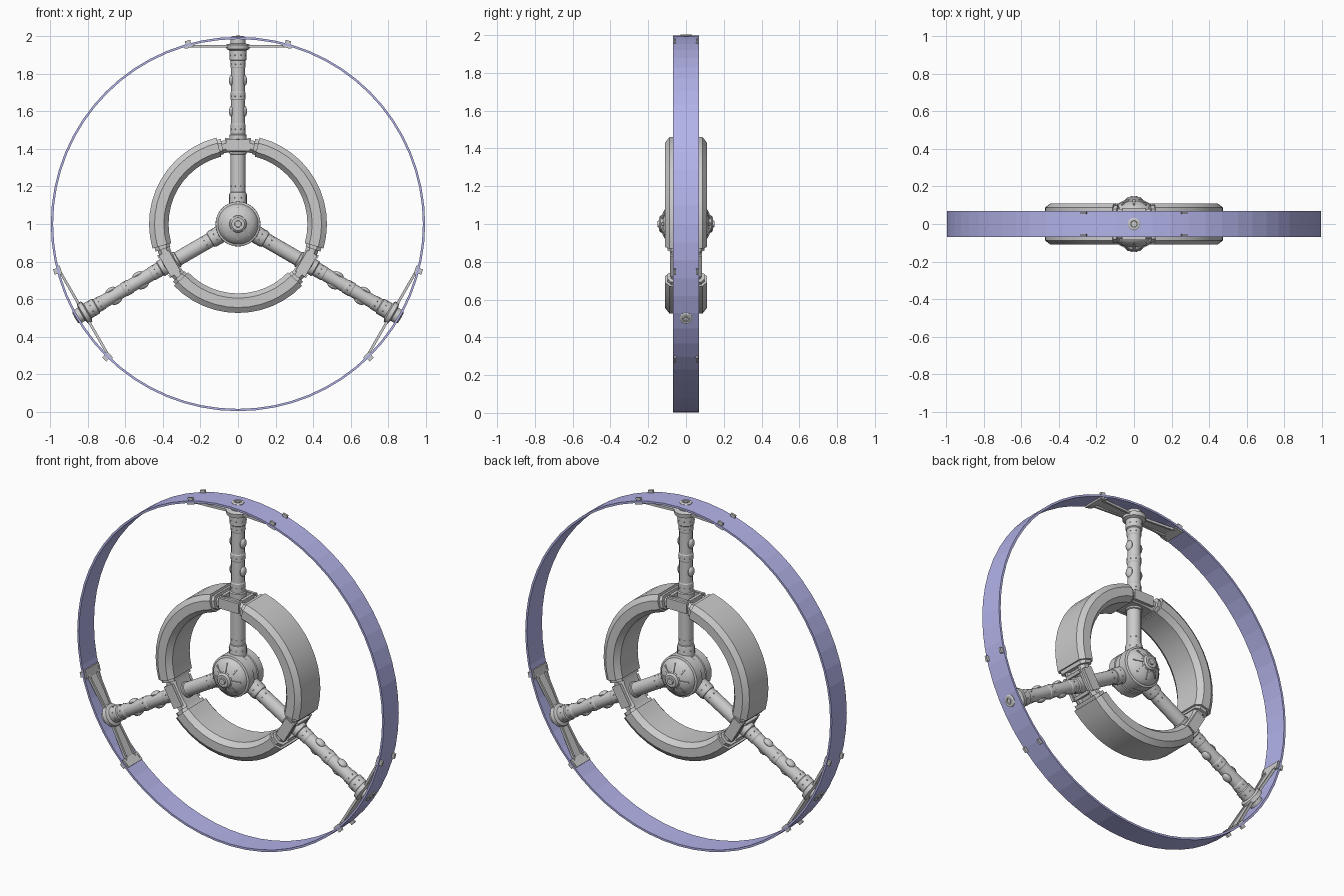
import bpy, bmesh
from math import radians, cos, sin, pi
from mathutils import Matrix, Vector

if "Cube" in bpy.data.objects:
    bpy.data.objects.remove(bpy.data.objects["Cube"])

CENTRE = Matrix.Translation((0, 0, 1))
TO_Z = Matrix.Rotation(radians(90), 4, 'X')      # lathe axis y -> z


def finish(bm, name, mat=CENTRE, smooth=True):
    bmesh.ops.remove_doubles(bm, verts=bm.verts, dist=1e-5)
    bmesh.ops.recalc_face_normals(bm, faces=bm.faces)
    me = bpy.data.meshes.new(name)
    bm.transform(mat)
    bm.to_mesh(me)
    bm.free()
    if smooth:
        me.shade_smooth()
        me.set_sharp_from_angle(angle=radians(30))
    ob = bpy.data.objects.new(name, me)
    bpy.context.collection.objects.link(ob)
    return ob


def sweep(bm, profile, n, a0=0, a1=360, closed=True, mat=Matrix()):
    """Turn an (r, y) profile about the y axis; cap the ends of partial arcs."""
    full = a1 - a0 >= 360
    rings = []
    for i in range(n if full else n + 1):
        a = radians(a0 + (a1 - a0) * i / n)
        rings.append([bm.verts.new(mat @ Vector((r * cos(a), y, r * sin(a)))) for r, y in profile])
    k = len(profile)
    for i in range(n):
        p, q = rings[i], rings[(i + 1) % len(rings)]
        for j in range(k if closed else k - 1):
            bm.faces.new((p[j], p[(j + 1) % k], q[(j + 1) % k], q[j]))
    if not full:
        bm.faces.new(rings[0])
        bm.faces.new(rings[-1])


def mirrored(half):
    """Close a +y half section by mirroring it in y."""
    return half + [(r, -y) for r, y in reversed(half)]


def box(bm, size, pos, rot=Matrix()):
    m = Matrix.Translation(pos) @ rot @ Matrix.Diagonal((*size, 1))
    bmesh.ops.create_cube(bm, size=1, matrix=m)


# outer rim band
bm = bmesh.new()
sweep(bm, mirrored([(0.997, 0.069), (0.985, 0.069)]), 64)
rim = finish(bm, "outer_rim", smooth=False)
blue = bpy.data.materials.new("rim_blue")
blue.diffuse_color = (0.45, 0.45, 0.82, 1)
blue.use_nodes = True
blue.node_tree.nodes["Principled BSDF"].inputs["Base Color"].default_value = blue.diffuse_color
rim.data.materials.append(blue)

# inner ring with a recessed outer channel
bm = bmesh.new()
sweep(bm, mirrored([(0.43, 0.04), (0.452, 0.045), (0.452, 0.06), (0.435, 0.08),
                    (0.405, 0.08), (0.385, 0.06)]), 48)
finish(bm, "inner_ring")

# three armoured shells with slimmer lips at their ends
for i in range(3):
    mid = 30 + 120 * i
    bm = bmesh.new()
    sweep(bm, mirrored([(0.474, 0.088), (0.445, 0.11), (0.395, 0.11), (0.37, 0.08)]),
          12, mid - 46, mid + 46)
    finish(bm, f"ring_shell_{i + 1}")
    bm = bmesh.new()
    sweep(bm, mirrored([(0.463, 0.08), (0.44, 0.098), (0.4, 0.098), (0.38, 0.075)]),
          12, mid - 48.5, mid + 48.5)
    finish(bm, f"shell_lip_{i + 1}")

# hub body
bm = bmesh.new()
half = [(0, 0.15), (0.017, 0.15), (0.019, 0.143), (0.034, 0.143), (0.044, 0.134), (0.046, 0.122),
        (0.07, 0.113), (0.09, 0.099), (0.106, 0.08), (0.108, 0.072), (0.119, 0.068), (0.12, 0.02),
        (0.115, 0.017)]
sweep(bm, mirrored(half), 32, closed=False)
finish(bm, "hub")

# eight tapered ribs on each hub face
bm = bmesh.new()
for side in (1, -1):
    for i in range(8):
        rot = Matrix.Rotation(i * pi / 4, 4, 'Y')
        tri = [(0.04, 0.009), (0.09, 0.003), (0.09, -0.003), (0.04, -0.009)]
        low = [bm.verts.new(rot @ Vector((r, side * 0.09, z))) for r, z in tri]
        top = [bm.verts.new(rot @ Vector((r, side * (0.133 if r < 0.06 else 0.106), z)))
               for r, z in tri]
        bm.faces.new(low)
        bm.faces.new(top)
        for j in range(4):
            bm.faces.new((low[j], low[(j + 1) % 4], top[(j + 1) % 4], top[j]))
finish(bm, "hub_ribs", smooth=False)

# spokes: everything is modelled upright and turned into place
TUBE = [(0, 0.05), (0.047, 0.05), (0.047, 0.155), (0.043, 0.168), (0.039, 0.17), (0.039, 0.37),
        (0.045, 0.373), (0.045, 0.475), (0.039, 0.48), (0.039, 0.53), (0.036, 0.535), (0.036, 0.66),
        (0.039, 0.665), (0.039, 0.70), (0.036, 0.705), (0.036, 0.83), (0.039, 0.835), (0.039, 0.87),
        (0.045, 0.875), (0.045, 0.925), (0.062, 0.932), (0.065, 0.955), (0.04, 0.962), (0.04, 0.985),
        (0, 0.985)]
for i in range(3):
    turn = CENTRE @ Matrix.Rotation(radians(120 * i), 4, 'Y')
    bm = bmesh.new()
    sweep(bm, [(r, -z) for r, z in TUBE], 20, closed=False, mat=TO_Z.inverted())
    finish(bm, f"spoke_{i + 1}", turn)

    # domed bumps on both sides of the tube
    bm = bmesh.new()
    for s in (1, -1):
        for z in (0.6, 0.765):
            m = Matrix.Translation((s * 0.033, 0, z)) @ Matrix.Diagonal((0.016, 0.024, 0.03, 1))
            bmesh.ops.create_uvsphere(bm, u_segments=14, v_segments=8, radius=1, matrix=m)
    finish(bm, f"spoke_bumps_{i + 1}", turn)

    # small rivets around the collars
    bm = bmesh.new()
    for z, r in ((0.14, 0.047), (0.2, 0.039), (0.505, 0.039), (0.68, 0.039), (0.85, 0.039), (0.9, 0.045)):
        for k in range(8):
            a = (k + 0.5) * pi / 4
            m = Matrix.Translation((r * cos(a), r * sin(a), z))
            bmesh.ops.create_icosphere(bm, subdivisions=1, radius=0.004, matrix=m)
    finish(bm, f"spoke_rivets_{i + 1}", turn)

    # ring saddle around the spoke
    bm = bmesh.new()
    for s in (1, -1):
        box(bm, (0.018, 0.11, 0.075), (s * 0.06, 0, 0.42))
        box(bm, (0.13, 0.016, 0.06), (0, s * 0.078, 0.42))
    finish(bm, f"ring_saddle_{i + 1}", turn, smooth=False)

    # chord braces and end plates that grip the rim
    bm = bmesh.new()
    for s in (1, -1):
        for t in (1, -1):
            box(bm, (0.21, 0.012, 0.014), (s * 0.145, t * 0.032, 0.948),
                Matrix.Rotation(s * t * 0.07, 4, 'Z'))
        box(bm, (0.2, 0.05, 0.007), (s * 0.15, 0, 0.95))
        tilt = Matrix.Rotation(s * radians(15.5), 4, 'Y')
        box(bm, (0.05, 0.13, 0.01), (s * 0.262, 0, 0.945), tilt)
        for t in (1, -1):
            box(bm, (0.03, 0.012, 0.04), (s * 0.264, t * 0.058, 0.958), tilt)
    finish(bm, f"rim_brace_{i + 1}", turn, smooth=False)

    # bolt on the outside of the rim
    bm = bmesh.new()
    bolt = [(0.034, -0.97), (0.034, -0.998), (0.028, -1.002), (0.018, -1.002), (0.016, -0.998),
            (0.011, -0.998), (0.011, -1.003), (0, -1.003)]
    sweep(bm, bolt, 16, closed=False, mat=TO_Z.inverted())
    finish(bm, f"rim_bolt_{i + 1}", turn)
